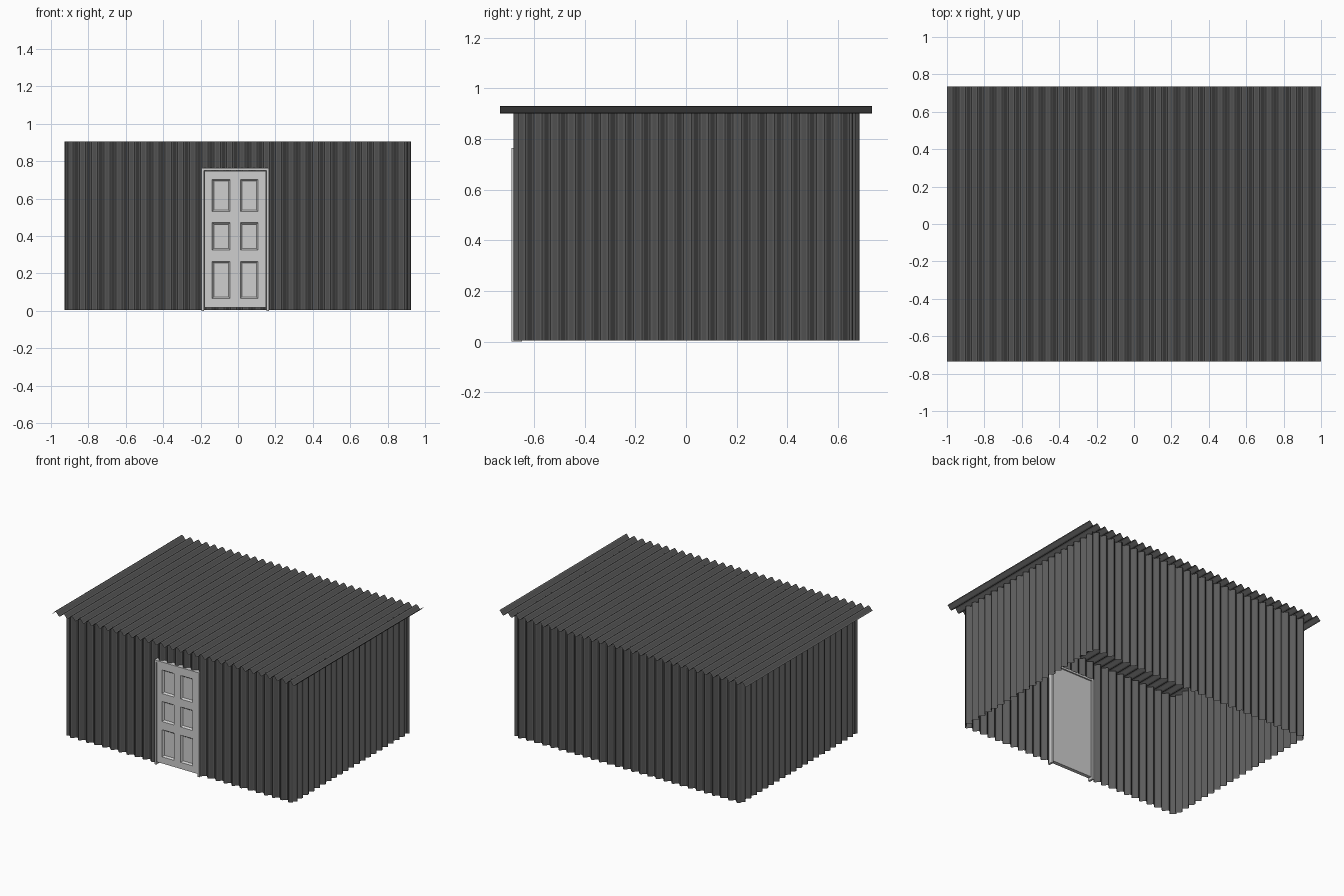
import bpy, bmesh, math
from mathutils import Vector

if "Cube" in bpy.data.objects:
    bpy.data.objects.remove(bpy.data.objects["Cube"])

PERIOD = 2 / 30.5      # corrugation pitch
AMP = 0.0145           # half the corrugation depth
SEG = 8                # flat strips per wave


def material(name, v):
    m = bpy.data.materials.new(name)
    m.diffuse_color = (v, v, v, 1)
    m.use_nodes = True
    m.node_tree.nodes["Principled BSDF"].inputs["Base Color"].default_value = m.diffuse_color
    return m


IRON = material("dark corrugated iron", 0.105)
PAINT = material("pale grey paint", 0.62)


def finish(bm, name, mat):
    me = bpy.data.meshes.new(name)
    bm.to_mesh(me)
    bm.free()
    me.materials.append(mat)
    ob = bpy.data.objects.new(name, me)
    bpy.context.collection.objects.link(ob)
    return ob


def sheet(bm, start, a, b, lo, hi, place):
    """Wavy strip from a to b; place(s, wave, t) gives the 3D point."""
    step = PERIOD / SEG
    k0, k1 = math.floor((a - start) / step), math.ceil((b - start) / step)
    pts = sorted({round(min(max(start + k * step, a), b), 6) for k in range(k0, k1 + 1)})
    prev = None
    for s in pts:
        w = -AMP * math.cos((s - start) / PERIOD * math.tau)
        pair = [bm.verts.new(place(s, w, t)) for t in (lo, hi)]
        if prev:
            bm.faces.new((prev[0], pair[0], pair[1], prev[1]))
        prev = pair


# Roof sheet, waves across x
bm = bmesh.new()
sheet(bm, -1, -1, 1, -0.735, 0.735, lambda s, w, t: (s, t, 0.916 + w))
finish(bm, "roof", IRON)

# Walls
X0, X1, Y0, Y1 = -0.914, 0.91, -0.666, 0.67
Z0, Z1 = 0.005, 0.905
D0, D1, DT = -0.19, 0.16, 0.758      # door opening

bm = bmesh.new()
front = lambda s, w, t: (s, Y0 - w, t)
for a, b, lo in ((X0, D0, Z0), (D0, D1, DT), (D1, X1, Z0)):
    sheet(bm, X0, a, b, lo, Z1, front)
finish(bm, "front_wall", IRON)

for name, a, b, place in (
        ("back_wall", X0, X1, lambda s, w, t: (-s, Y1 + w, t)),
        ("right_wall", Y0, Y1, lambda s, w, t: (X1 + w, s, t)),
        ("left_wall", Y0, Y1, lambda s, w, t: (X0 - w, -s, t))):
    bm = bmesh.new()
    if name == "back_wall":
        a, b = -X1, -X0
    elif name == "left_wall":
        a, b = -Y1, -Y0
    sheet(bm, a, a, b, Z0, Z1, place)
    finish(bm, name, IRON)


def box(bm, lo, hi):
    r = bmesh.ops.create_cube(bm, size=1)
    for v in r["verts"]:
        v.co = Vector([lo[i] if v.co[i] < 0 else hi[i] for i in range(3)])


# Door frame: two posts and a lintel
bm = bmesh.new()
FY0, FY1 = -0.689, -0.648
box(bm, (-0.196, FY0, 0), (-0.181, FY1, 0.765))
box(bm, (0.152, FY0, 0), (0.167, FY1, 0.765))
box(bm, (-0.181, FY0, 0.751), (0.152, FY1, 0.765))
finish(bm, "door_frame", PAINT)

# Door leaf: gridded front with six recessed panels
xs = [-0.179, -0.138, -0.042, 0.013, 0.107, 0.150]
zs = [0.018, 0.066, 0.265, 0.325, 0.472, 0.53, 0.703, 0.749]
FRONT, BACK = -0.682, -0.655
bm = bmesh.new()
grid = [[bm.verts.new((x, FRONT, z)) for z in zs] for x in xs]
panels = []
for i in range(len(xs) - 1):
    for j in range(len(zs) - 1):
        f = bm.faces.new((grid[i][j], grid[i + 1][j], grid[i + 1][j + 1], grid[i][j + 1]))
        if i % 2 and j % 2:
            panels.append(f)
rim = [e for e in bm.edges if e.is_boundary]
ext = bmesh.ops.extrude_edge_only(bm, edges=rim)["geom"]
for v in ext:
    if isinstance(v, bmesh.types.BMVert):
        v.co.y = BACK
bmesh.ops.holes_fill(bm, edges=[e for e in bm.edges if e.is_boundary], sides=0)
bmesh.ops.recalc_face_normals(bm, faces=bm.faces)
bmesh.ops.inset_individual(bm, faces=panels, thickness=0.004, depth=-0.006)
bmesh.ops.inset_individual(bm, faces=panels, thickness=0.009, depth=-0.007)
finish(bm, "door", PAINT)
